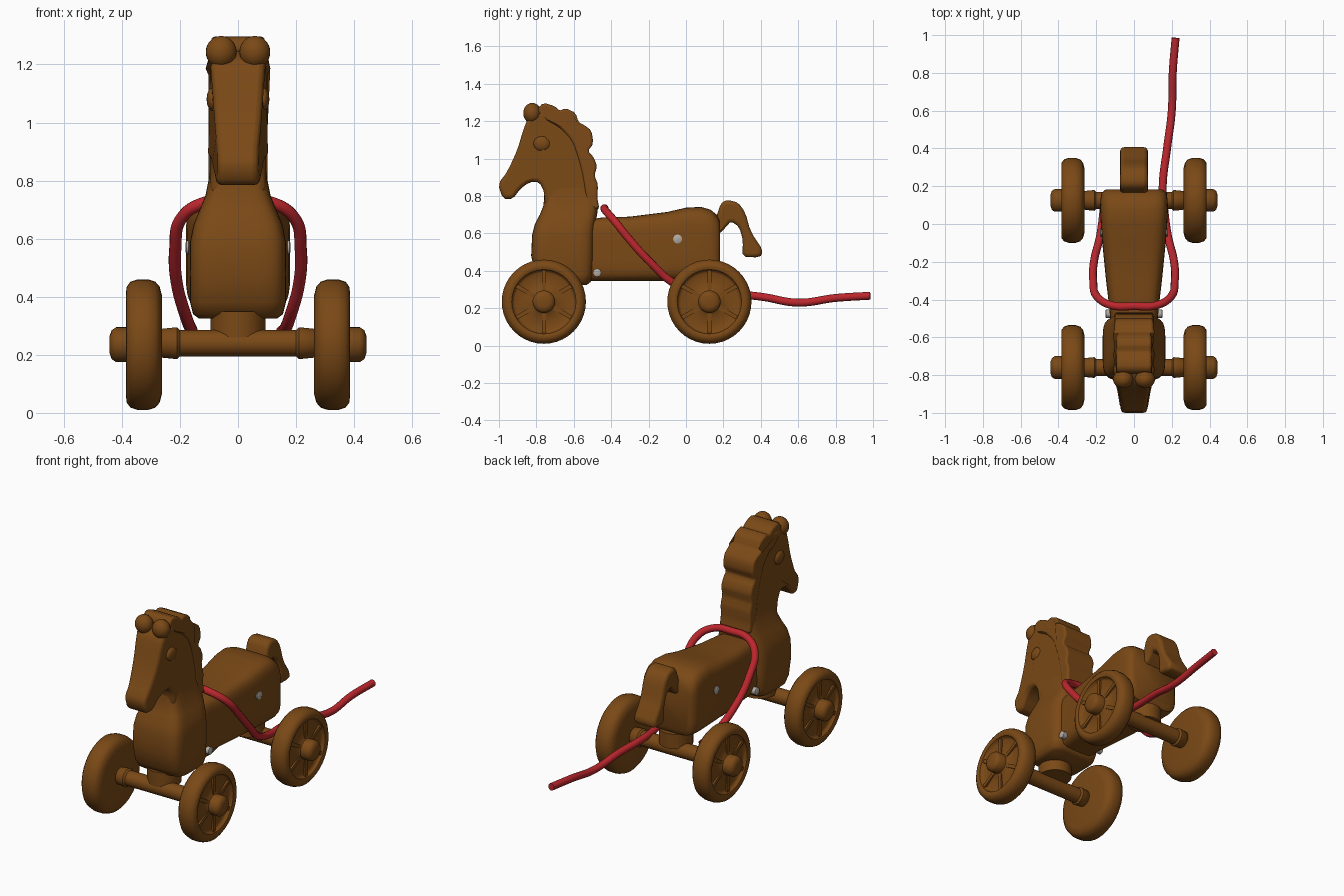
import bpy, bmesh, math
from mathutils import Vector, Matrix

if "Cube" in bpy.data.objects:
    bpy.data.objects.remove(bpy.data.objects["Cube"])

def material(name, rgb):
    m = bpy.data.materials.new(name)
    m.diffuse_color = (*rgb, 1)
    m.use_nodes = True
    m.node_tree.nodes["Principled BSDF"].inputs["Base Color"].default_value = m.diffuse_color
    return m

WOOD = material("brown wood", (0.195, 0.066, 0.008))
RED = material("red rope", (0.50, 0.02, 0.026))
GREY = material("grey metal", (0.45, 0.41, 0.37))

def finish(name, bm, mat, angle=45):
    bmesh.ops.recalc_face_normals(bm, faces=bm.faces)
    me = bpy.data.meshes.new(name)
    bm.to_mesh(me)
    bm.free()
    me.materials.append(mat)
    for p in me.polygons:
        p.use_smooth = True
    me.set_sharp_from_angle(angle=math.radians(angle))
    ob = bpy.data.objects.new(name, me)
    bpy.context.collection.objects.link(ob)
    return ob

def skin(name, rings, mat=WOOD, angle=45):
    """Join equal rings of points into a closed skin with capped ends."""
    bm = bmesh.new()
    vs = [[bm.verts.new(p) for p in r] for r in rings]
    n = len(rings[0])
    for a, b in zip(vs, vs[1:]):
        for i in range(n):
            j = (i + 1) % n
            bm.faces.new((a[i], a[j], b[j], b[i]))
    bm.faces.new(vs[0])
    bm.faces.new(vs[-1])
    return finish(name, bm, mat, angle)

def rounded(n=40, power=5):
    """Unit rounded-square outline."""
    pts = []
    for i in range(n):
        t = 2 * math.pi * (i + 0.5) / n
        c, s = math.cos(t), math.sin(t)
        pts.append((math.copysign(abs(c) ** (2 / power), c),
                    math.copysign(abs(s) ** (2 / power), s)))
    return pts

def lathe(name, profile, y, z, side=1, mat=WOOD, n=40):
    """Turn (x, radius) pairs around an axis along x."""
    rings = [[(side * x, y + r * math.cos(2 * math.pi * i / n), z + r * math.sin(2 * math.pi * i / n))
              for i in range(n)] for x, r in profile]
    return skin(name, rings, mat, 40)

def slab(name, outline, width, bevel=0.02, cuts=1):
    """Side-view outline (y, z), given a half width by a function of y and z."""
    for _ in range(cuts):
        new = []
        for a, b in zip(outline, outline[1:] + outline[:1]):
            new += [tuple(a[k] * (1 - t) + b[k] * t for k in (0, 1)) for t in (0.22, 0.78)]
        outline = new
    ob = skin(name, [[(s * width(y, z), y, z) for y, z in outline] for s in (-1, 1)])
    mod = ob.modifiers.new("round edges", 'BEVEL')
    mod.width, mod.segments = bevel, 3
    mod.limit_method, mod.angle_limit = 'ANGLE', math.radians(50)
    mod.use_clamp_overlap = False
    return ob

def blob(name, loc, size):
    bm = bmesh.new()
    bmesh.ops.create_uvsphere(bm, u_segments=24, v_segments=14, radius=1,
                              matrix=Matrix.LocRotScale(Vector(loc), None, Vector(size)))
    return finish(name, bm, WOOD)

# Body: rounded sections along y, as (y, bottom, top, half width)
sections = [(-0.62, .345, .66, .12), (-0.45, .345, .685, .13), (-0.3, .345, .69, .148),
            (-0.1, .345, .715, .168), (0.0, .345, .738, .176), (0.08, .345, .742, .18),
            (0.13, .345, .728, .178), (0.165, .352, .70, .172), (0.183, .38, .66, .15)]
skin("body", [[(w * u, y, (a + b) / 2 + (b - a) / 2 * v) for u, v in rounded()]
              for y, a, b, w in sections])

# Chest: rounded sections along z, as (z, front, back, half width)
sections = [(.325, -.75, -.53, .135), (.34, -.78, -.51, .155), (.38, -.805, -.495, .165),
            (.48, -.828, -.49, .166), (.59, -.823, -.49, .165), (.65, -.808, -.485, .153),
            (.70, -.782, -.475, .132), (.75, -.762, -.47, .112), (.82, -.757, -.475, .098),
            (.92, -.75, -.49, .09)]
skin("chest", [[(w * u, (a + b) / 2 + (b - a) / 2 * v, z) for u, v in rounded()]
               for z, a, b, w in sections])

# Head and upper neck
head = [(-.755, .74), (-.757, .82), (-.785, .875), (-.835, .875), (-.885, .84), (-.925, .785),
        (-.98, .785), (-1.005, .865), (-.955, .93), (-.90, 1.05), (-.87, 1.155), (-.845, 1.215),
        (-.76, 1.26), (-.67, 1.24), (-.58, 1.18), (-.53, 1.08), (-.51, .95), (-.49, .84), (-.48, .74)]
slab("head", head, lambda y, z: 0.07 + 0.026 * min(1, max(0, (y + 0.97) / 0.14)))

# Mane with a scalloped back edge
outer = [(-.80, 1.255), (-.765, 1.30), (-.70, 1.28), (-.675, 1.255), (-.645, 1.27), (-.59, 1.245),
         (-.575, 1.195), (-.545, 1.18), (-.505, 1.15), (-.495, 1.08), (-.525, 1.04), (-.495, 1.01),
         (-.475, .96), (-.49, .91), (-.47, .86), (-.475, .79), (-.46, .72)]
inner = [(-.53, .75), (-.55, .9), (-.575, 1.0), (-.61, 1.1), (-.68, 1.17), (-.76, 1.21)]
slab("mane", outer + inner, lambda y, z: 0.102 - 0.01 * (z > 1.2), 0.012)

# Ears and eyes
for s, label in ((-1, "left"), (1, "right")):
    blob(label + "_ear", (s * 0.058, -0.822, 1.243), (0.053, 0.048, 0.055))
    blob(label + "_eye", (s * 0.088, -0.77, 1.08), (0.02, 0.045, 0.04))

# Tail
tail = [(.16, .68), (.185, .76), (.22, .78), (.28, .765), (.318, .71), (.345, .61), (.415, .505),
        (.395, .472), (.30, .474), (.305, .56), (.285, .635), (.24, .665), (.21, .63), (.16, .58)]
slab("tail", tail, lambda y, z: 0.073)

# Axles, mounts and wheels
wheel = [(.262, .03), (.262, .17), (.27, .20), (.285, .217), (.31, .225), (.345, .225), (.37, .217),
         (.383, .20), (.385, .185), (.38, .172), (.366, .165), (.36, .155), (.368, .07), (.375, .06),
         (.42, .06), (.435, .05), (.442, .03)]
axle = [(-.27, .04), (-.26, .05), (-.21, .055), (-.2, .045), (.2, .045), (.21, .055), (.26, .05), (.27, .04)]
for end, y in (("front", -0.76), ("rear", 0.125)):
    lathe(end + "_axle", axle, y, 0.24)
    bm = bmesh.new()
    bmesh.ops.create_cone(bm, cap_ends=True, segments=32, radius1=.095, radius2=.095, depth=.09,
                          matrix=Matrix.Translation((0, y + (0.05 if end == "front" else -0.03), .305)))
    finish(end + "_mount", bm, WOOD)
    for s, label in ((-1, "left"), (1, "right")):
        lathe(f"{end}_{label}_wheel", wheel, y, 0.235, s)
        # Low spokes on the wheel face
        bm = bmesh.new()
        for k in range(6):
            turn = Matrix.Translation((s * .362, y, .235)) @ Matrix.Rotation(k * math.pi / 3, 4, 'X')
            bmesh.ops.create_cube(bm, size=1, matrix=turn @ Matrix.Translation((0, 0, .11))
                                  @ Matrix.Diagonal((.022, .022, .12, 1)))
        finish(f"{end}_{label}_spokes", bm, WOOD)

# Grey screw heads on both sides
for s, label in ((-1, "left"), (1, "right")):
    lathe(label + "_front_screw", [(.12, .022), (.148, .022), (.152, .014)], -0.475, 0.39, s, GREY, 16)
    lathe(label + "_rear_screw", [(.15, .024), (.177, .024), (.181, .015)], -0.045, 0.57, s, GREY, 16)

# Pull rope: free end, then a loop over the back
loop = [(.16, .08, .285), (.177, -.05, .325), (.212, -.2, .455), (.216, -.3, .565),
        (.195, -.385, .67), (.12, -.43, .722)]
path = [(.22, .985, .267), (.205, .8, .255), (.2, .6, .23), (.175, .4, .262), (.152, .2, .28)]
path += loop + [(0, -.435, .735)] + [(-x, y, z) for x, y, z in reversed(loop)]
cu = bpy.data.curves.new("rope", 'CURVE')
cu.dimensions = '3D'
cu.bevel_depth, cu.bevel_resolution, cu.use_fill_caps = 0.021, 4, True
sp = cu.splines.new('BEZIER')
sp.bezier_points.add(len(path) - 1)
for bp, p in zip(sp.bezier_points, path):
    bp.co = p
    bp.handle_left_type = bp.handle_right_type = 'AUTO'
cu.materials.append(RED)
rope = bpy.data.objects.new("rope", cu)
bpy.context.collection.objects.link(rope)
bpy.context.view_layer.objects.active = rope
rope.select_set(True)
bpy.ops.object.convert(target='MESH')
